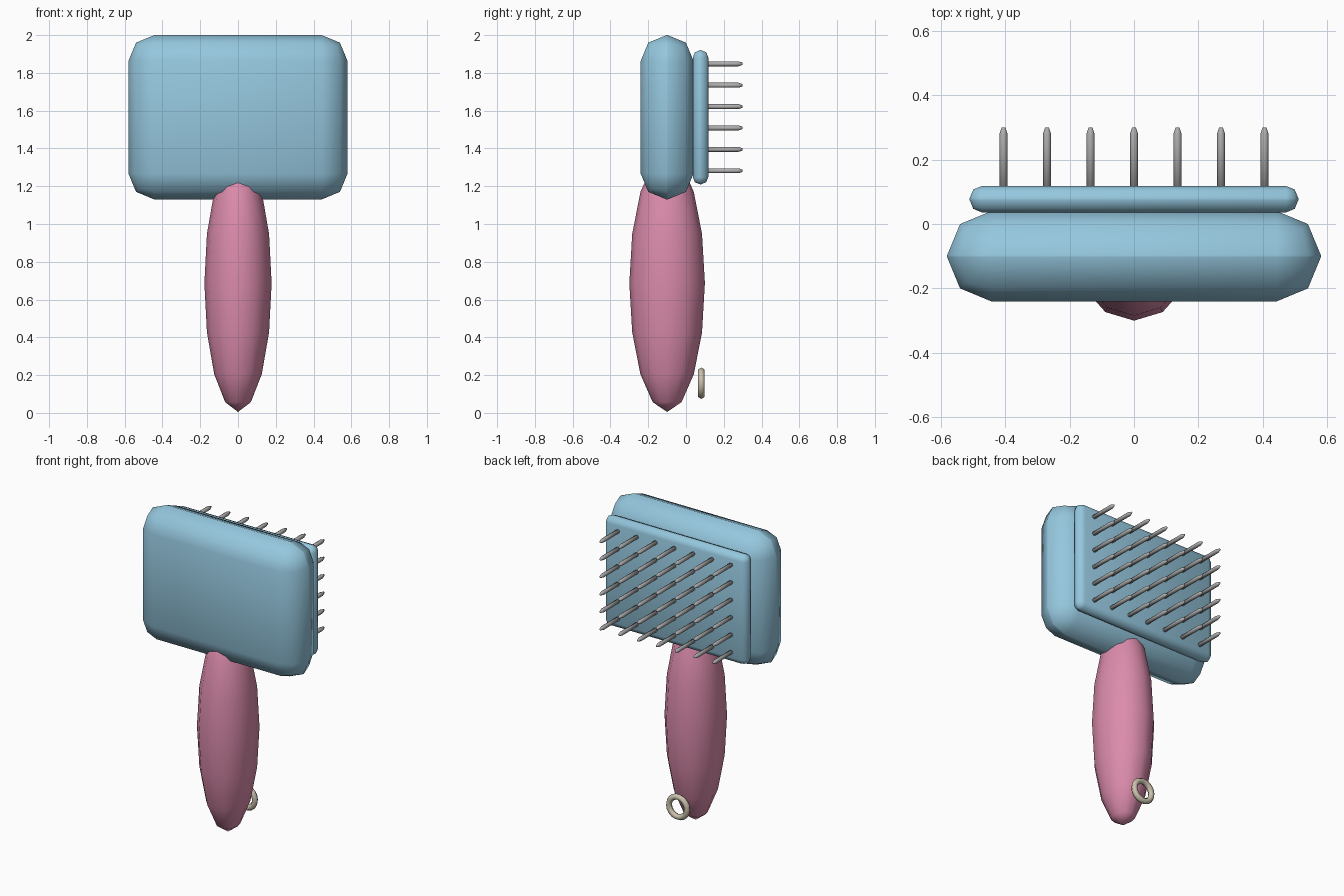
import bpy, bmesh, math
from mathutils import Matrix, Vector

if "Cube" in bpy.data.objects:
    bpy.data.objects.remove(bpy.data.objects["Cube"])


def material(name, rgb):
    m = bpy.data.materials.new(name)
    m.diffuse_color = (*rgb, 1)
    m.use_nodes = True
    m.node_tree.nodes["Principled BSDF"].inputs["Base Color"].default_value = m.diffuse_color
    return m


BLUE = material("light_blue", (0.30, 0.57, 0.73))
PINK = material("pink", (0.71, 0.26, 0.41))
STEEL = material("steel_grey", (0.42, 0.42, 0.43))
CREAM = material("warm_metal", (0.60, 0.54, 0.42))


def finish(bm, name, mat, angle=None):
    bmesh.ops.recalc_face_normals(bm, faces=bm.faces)
    me = bpy.data.meshes.new(name)
    bm.to_mesh(me)
    bm.free()
    me.materials.append(mat)
    me.polygons.foreach_set("use_smooth", [True] * len(me.polygons))
    ob = bpy.data.objects.new(name, me)
    bpy.context.collection.objects.link(ob)
    return ob


def rounded_box(name, lo, hi, bevel, mat):
    lo, hi = Vector(lo), Vector(hi)
    bm = bmesh.new()
    bmesh.ops.create_cube(bm, size=1, matrix=Matrix.Translation((lo + hi) / 2)
                          @ Matrix.Diagonal((*(hi - lo), 1)))
    bmesh.ops.bevel(bm, geom=bm.edges[:], offset=bevel, segments=2,
                    profile=0.5, affect='EDGES', clamp_overlap=True)
    return finish(bm, name, mat)


# Head and the thinner pad that carries the pins
rounded_box("brush_head", (-0.58, -0.24, 1.13), (0.58, 0.04, 2.0), 0.137, BLUE)
rounded_box("pin_pad", (-0.51, 0.036, 1.21), (0.51, 0.118, 1.92), 0.038, BLUE)

# Handle: stretched ball whose top sits inside the head
bm = bmesh.new()
bmesh.ops.create_uvsphere(bm, u_segments=12, v_segments=8, radius=1,
                          matrix=Matrix.Translation((0, -0.1, 0.687))
                          @ Matrix.Diagonal((0.178, 0.2, 0.682, 1)))
finish(bm, "handle", PINK)

# Pins: 7 x 6 grid of rods with tapered tips, pointing to +y
bm = bmesh.new()
SIDES = 8
for i in range(7):
    for j in range(6):
        x, z = -0.405 + 0.135 * i, 1.282 + 0.1132 * j
        rings = []
        for y, r in ((0.09, 0.013), (0.278, 0.013), (0.3, 0.006)):
            rings.append([bm.verts.new((x + r * math.cos(2 * math.pi * k / SIDES), y,
                                        z + r * math.sin(2 * math.pi * k / SIDES)))
                          for k in range(SIDES)])
        for a, b in zip(rings, rings[1:]):
            for k in range(SIDES):
                n = (k + 1) % SIDES
                bm.faces.new((a[k], a[n], b[n], b[k]))
        bm.faces.new(rings[0])
        bm.faces.new(rings[-1])
finish(bm, "pins", STEEL)

# Hanging ring behind the handle's lower end
bpy.ops.mesh.primitive_torus_add(major_segments=18, minor_segments=6,
                                 major_radius=0.065, minor_radius=0.019,
                                 location=(0, 0.081, 0.157),
                                 rotation=(math.pi / 2, 0, 0))
ring = bpy.context.object
ring.name = "hanging_ring"
ring.data.materials.append(CREAM)
bpy.ops.object.shade_smooth()
